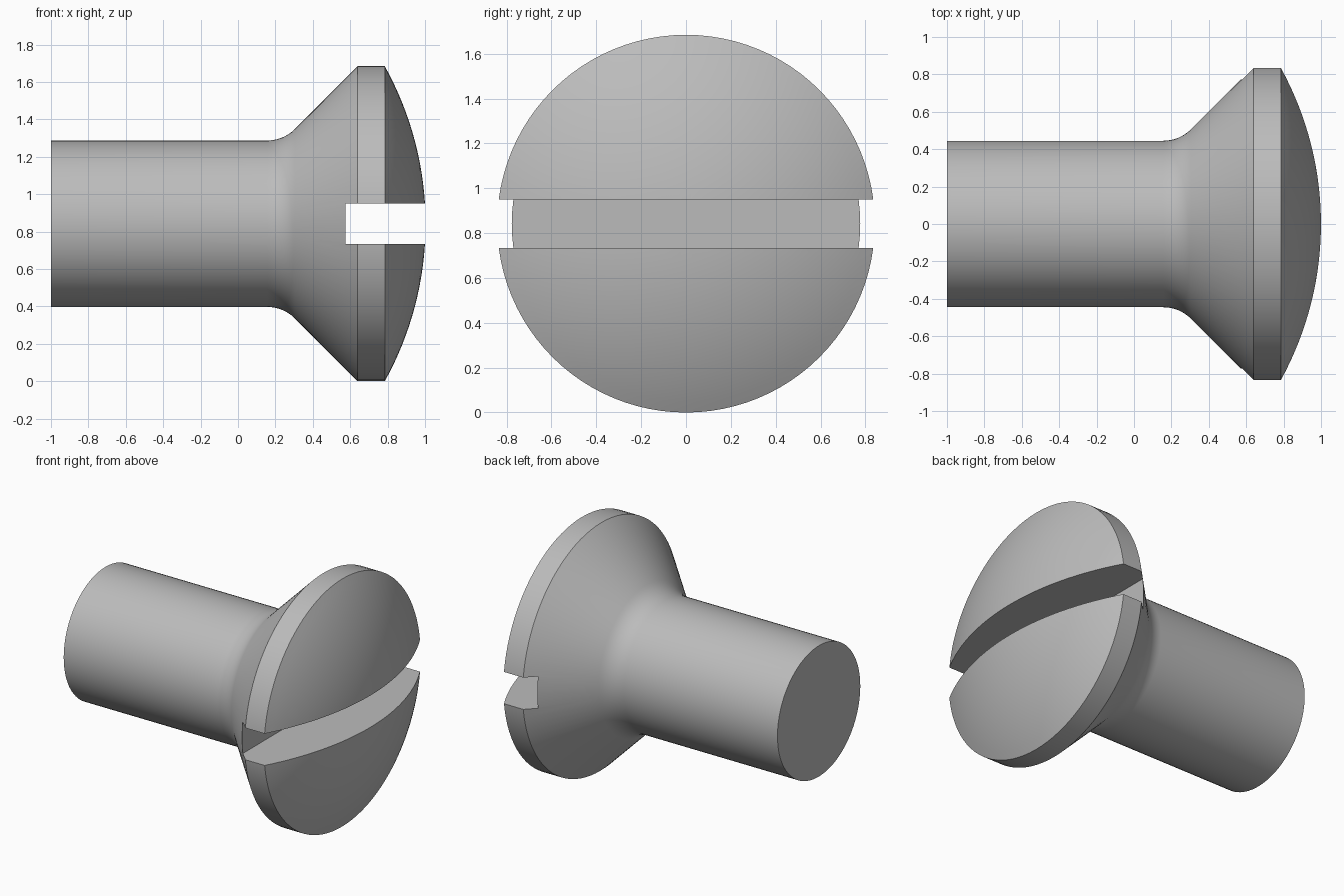
import bpy, bmesh
from math import sin, cos, asin, pi, radians, tan
from mathutils import Vector

cube = bpy.data.objects.get("Cube")
if cube:
    bpy.data.objects.remove(cube, do_unlink=True)

SHANK_R, HEAD_R = 0.445, 0.842
CONE_END, RIM_END, TIP = 0.64, 0.785, 1.003
AXIS_Z = HEAD_R
SEGMENTS = 96

steel = bpy.data.materials.new("steel_grey")
steel.use_nodes = True
colour = (0.5, 0.5, 0.5, 1)
steel.diffuse_color = colour
steel.node_tree.nodes["Principled BSDF"].inputs["Base Color"].default_value = colour

# Half profile as (x, radius): flat end, shank, fillet, cone, rim, dome
profile = [(-1, 0), (-1, SHANK_R)]
fillet = 0.21
start = CONE_END - (HEAD_R - SHANK_R) - fillet * tan(pi / 8)
for i in range(9):
    a = pi / 4 * i / 8
    profile.append((start + fillet * sin(a), SHANK_R + fillet * (1 - cos(a))))
profile += [(CONE_END, HEAD_R)]
rise = TIP - RIM_END
dome = (HEAD_R ** 2 + rise ** 2) / (2 * rise)
edge_angle = asin(HEAD_R / dome)
for i in range(17):
    a = edge_angle * (1 - i / 16)
    profile.append((TIP - dome * (1 - cos(a)), dome * sin(a)))

# Turned body of the screw
bm = bmesh.new()
verts = [bm.verts.new((x, 0, AXIS_Z + r)) for x, r in profile]
edges = [bm.edges.new(pair) for pair in zip(verts, verts[1:])]
bmesh.ops.spin(bm, geom=verts + edges, cent=Vector((0, 0, AXIS_Z)), axis=Vector((1, 0, 0)),
               angle=2 * pi, steps=SEGMENTS)
bmesh.ops.remove_doubles(bm, verts=bm.verts, dist=0.0005)
bmesh.ops.recalc_face_normals(bm, faces=bm.faces)
mesh = bpy.data.meshes.new("screw_body")
bm.to_mesh(mesh)
bm.free()
mesh.materials.append(steel)
body = bpy.data.objects.new("screw_body", mesh)
bpy.context.collection.objects.link(body)

# Straight slot cut across the head
bpy.ops.mesh.primitive_cube_add(size=1, location=(1.075, 0, AXIS_Z))
cutter = bpy.context.object
cutter.name = "slot_cutter"
cutter.scale = (1, 3, 0.216)
cutter.hide_render = True
cutter.data.materials.append(steel)

slot = body.modifiers.new("slot", "BOOLEAN")
slot.operation = "DIFFERENCE"
slot.solver = "EXACT"
slot.object = cutter

bpy.ops.object.select_all(action="DESELECT")
body.select_set(True)
bpy.context.view_layer.objects.active = body
bpy.ops.object.modifier_apply(modifier=slot.name)
bpy.data.objects.remove(cutter, do_unlink=True)
bpy.ops.object.shade_smooth_by_angle(angle=radians(25))
